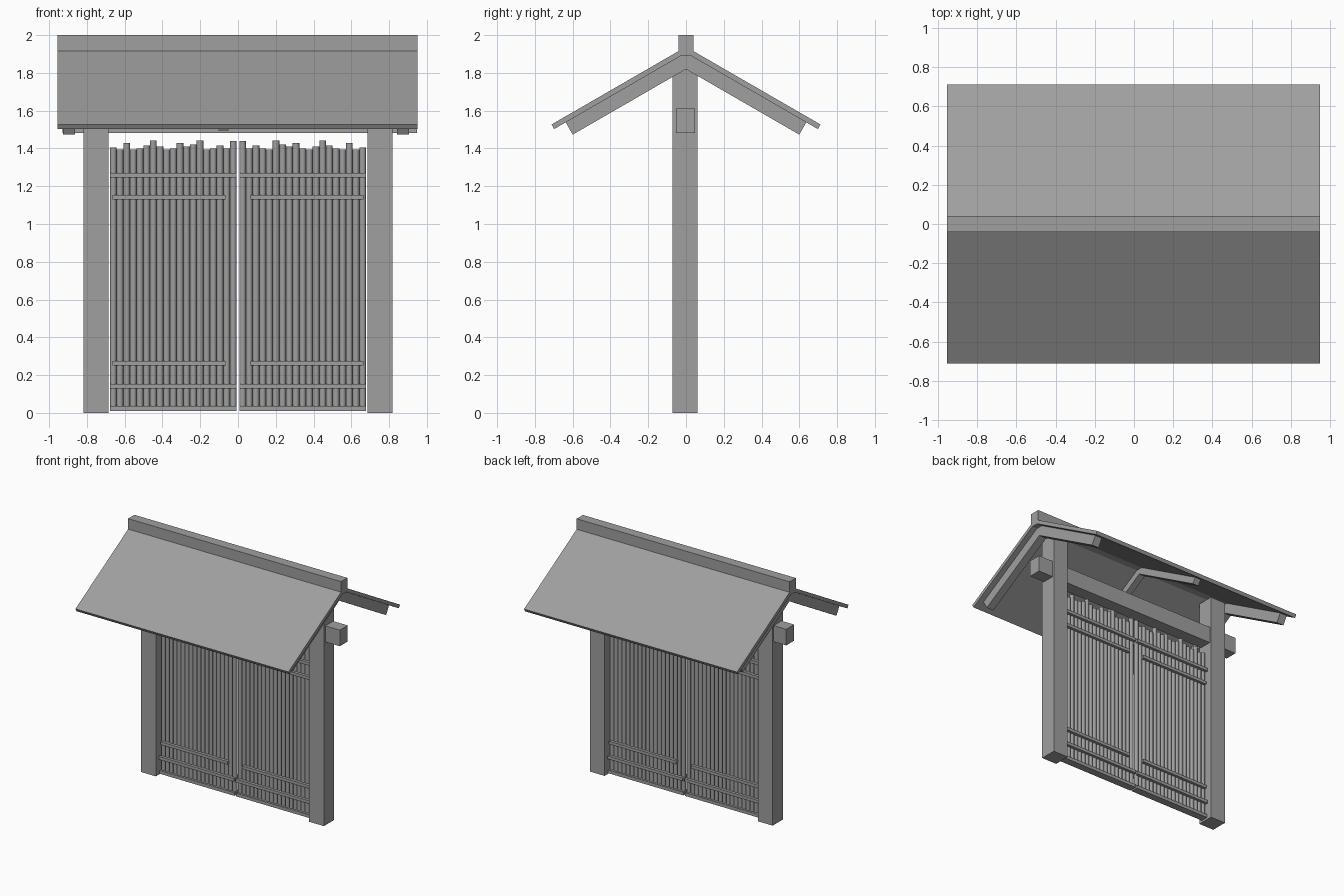
import bpy, bmesh, math
from mathutils import Vector

if "Cube" in bpy.data.objects:
    bpy.data.objects.remove(bpy.data.objects["Cube"], do_unlink=True)

# One weathered grey for the whole gate
grey = bpy.data.materials.new("weathered_grey")
grey.use_nodes = True
tone = (0.35, 0.35, 0.35, 1)
grey.diffuse_color = tone
grey.node_tree.nodes["Principled BSDF"].inputs["Base Color"].default_value = tone

CY = -0.005                      # depth centre of posts and doors


def finish(name, bm):
    bmesh.ops.recalc_face_normals(bm, faces=bm.faces)
    mesh = bpy.data.meshes.new(name)
    bm.to_mesh(mesh)
    bm.free()
    mesh.materials.append(grey)
    ob = bpy.data.objects.new(name, mesh)
    bpy.context.collection.objects.link(ob)
    return ob


def add_box(bm, x, y, z):
    """Box from (min, max) pairs."""
    verts = bmesh.ops.create_cube(bm, size=1)["verts"]
    for v in verts:
        v.co = Vector([lo + (c + 0.5) * (hi - lo)
                       for c, (lo, hi) in zip(v.co, (x, y, z))])


def box(name, x, y, z):
    bm = bmesh.new()
    add_box(bm, x, y, z)
    return finish(name, bm)


def extrude_x(name, profile, x0, x1):
    """Sweep a (y, z) outline along x."""
    bm = bmesh.new()
    face = bm.faces.new([bm.verts.new((x0, y, z)) for y, z in profile])
    new = bmesh.ops.extrude_face_region(bm, geom=[face])["geom"]
    moved = [g for g in new if isinstance(g, bmesh.types.BMVert)]
    bmesh.ops.translate(bm, verts=moved, vec=(x1 - x0, 0, 0))
    return finish(name, bm)


def chevron(name, top, thick, reach, x0, x1):
    """Bent band following both roof slopes, with ends square to the slope."""
    slope = math.radians(30)
    drop = thick * math.cos(slope)
    y_in = reach - thick * math.sin(slope)
    z_out = top - reach * math.tan(slope)
    apex_in = top - thick / math.cos(slope)
    outline = [(-reach, z_out), (0, top), (reach, z_out),
               (y_in, z_out - drop), (0, apex_in), (-y_in, z_out - drop)]
    return extrude_x(name, outline, x0, x1)


# Roof covering, ridge and rafters
chevron("roof_covering", 1.938, 0.028, 0.712, -0.955, 0.95)
box("ridge_cap", (-0.955, 0.95), (-0.04, 0.04), (1.89, 2.0))
chevron("right_rafter", 1.906, 0.075, 0.637, -0.926, -0.863)
chevron("left_rafter", 1.906, 0.075, 0.637, 0.842, 0.905)
chevron("middle_rafter", 1.906, 0.05, 0.637, -0.103, -0.05)

# Posts and crossbeam
for side, s in (("left", 1), ("right", -1)):
    xs = sorted((s * 0.685, s * 0.818))
    box(side + "_post", xs, (CY - 0.066, CY + 0.066), (0, 1.86))
box("crossbeam", (-0.93, 0.948), (-0.053, 0.048), (1.482, 1.612))

# Doors: round upright canes of uneven height, tied by rails on both faces
heights = [1.405, 1.395, 1.43, 1.395, 1.4, 1.415, 1.443, 1.41, 1.395, 1.4,
           1.43, 1.41, 1.42, 1.443, 1.395, 1.4, 1.415, 1.4, 1.44]
outer, inner = 0.678, 0.007
pitch = (outer - inner) / len(heights)
for side, s in (("left", 1), ("right", -1)):
    bm = bmesh.new()
    for i, h in enumerate(heights):
        cane = bmesh.ops.create_cone(bm, cap_ends=True, segments=12, depth=h - 0.02,
                                     radius1=pitch / 2, radius2=pitch / 2)
        x = s * (outer - (i + 0.5) * pitch)
        bmesh.ops.translate(bm, verts=cane["verts"], vec=(x, CY, h / 2 + 0.01))
    canes = finish(side + "_door_canes", bm)
    for p in canes.data.polygons:
        p.use_smooth = abs(p.normal.z) < 0.5

    bm = bmesh.new()
    for z, x_out, x_in in ((0.14, outer, inner), (0.263, 0.665, 0.065),
                           (1.142, 0.665, 0.065), (1.258, outer, inner)):
        for f in (-1, 1):
            ys = sorted((CY + f * 0.012, CY + f * 0.037))
            add_box(bm, sorted((s * x_out, s * x_in)), ys, (z - 0.012, z + 0.012))
    finish(side + "_door_rails", bm)
    box(side + "_door_sill", sorted((s * outer, s * inner)),
        (CY - 0.03, CY + 0.03), (0.01, 0.036))
